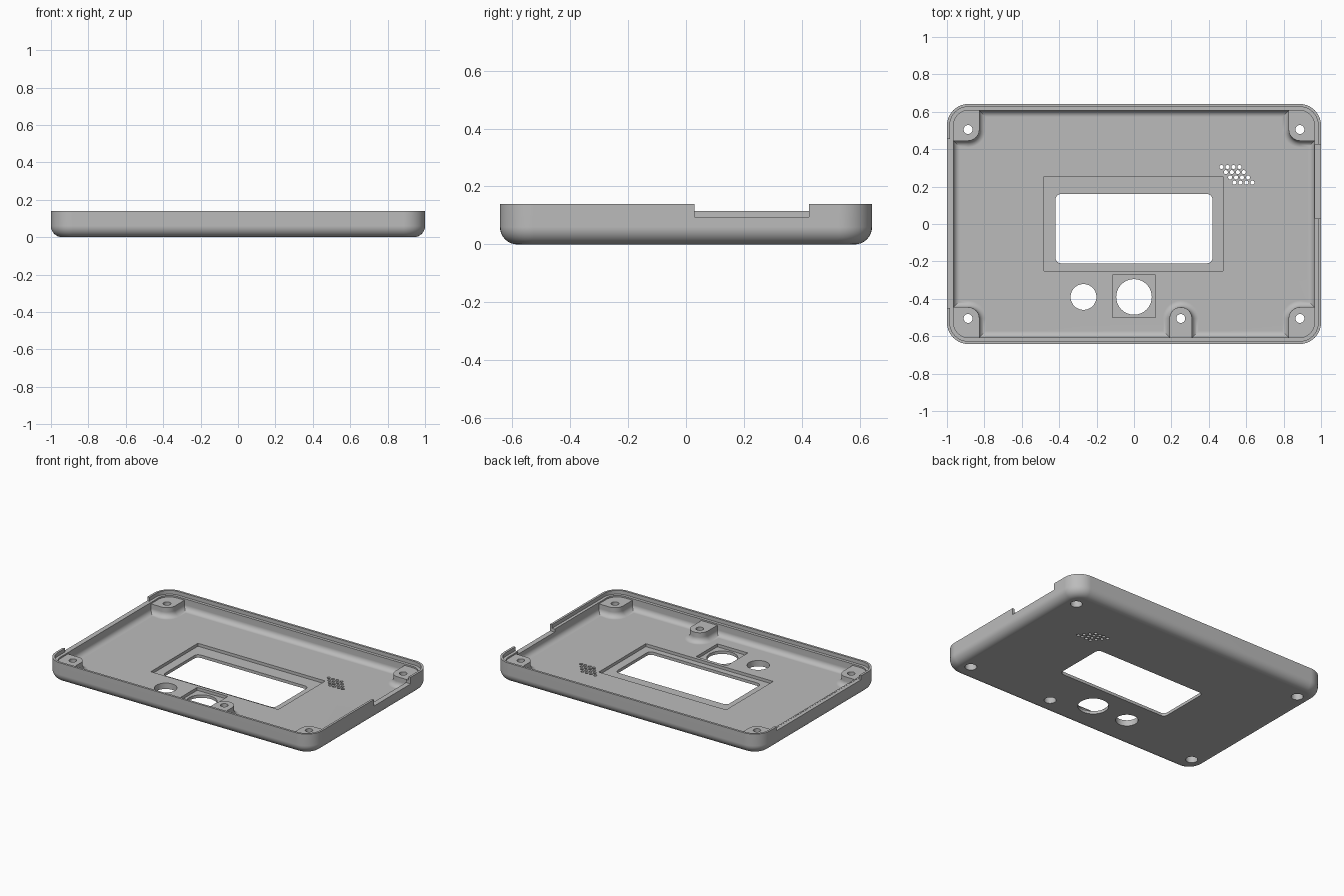
import bpy, bmesh
from math import sin, cos, pi, radians

if "Cube" in bpy.data.objects:
    bpy.data.objects.remove(bpy.data.objects["Cube"])

HALF_X, HALF_Y, HEIGHT = 1.0, 0.642, 0.14
CORNER, ROUND = 0.115, 0.06           # plan corner radius, bottom edge radius
FLOOR, LEDGE, BOSS_TOP = 0.04, 0.115, 0.105
WALL, LIP, FILLET = 0.035, 0.015, 0.035
SCREW_X, SCREW_Y, BOSS_R = 0.887, 0.505, 0.06

grey = bpy.data.materials.new("plain grey")
grey.use_nodes = True
grey.diffuse_color = (0.5, 0.5, 0.5, 1)
grey.node_tree.nodes["Principled BSDF"].inputs["Base Color"].default_value = (0.5, 0.5, 0.5, 1)


def arc(cx, cy, r, start, end, n=10):
    angles = [radians(start + (end - start) * i / n) for i in range(n + 1)]
    return [(cx + r * cos(a), cy + r * sin(a)) for a in angles]


def rounded_rect(hx, hy, r, cx=0, cy=0):
    pts = []
    for k, (sx, sy) in enumerate([(1, 1), (-1, 1), (-1, -1), (1, -1)]):
        pts += arc(cx + sx * (hx - r), cy + sy * (hy - r), r, 90 * k, 90 * k + 90)
    return pts


def rect(x0, x1, y0, y1):
    return [(x0, y0), (x1, y0), (x1, y1), (x0, y1)]


def circle(cx, cy, r, n=40):
    return arc(cx, cy, r, 0, 360, n)[:-1]


def loft(bm, rings):
    """Closed solid through a list of (outline, z) rings."""
    loops = [[bm.verts.new((x, y, z)) for x, y in pts] for pts, z in rings]
    for a, b in zip(loops, loops[1:]):
        for i in range(len(a)):
            j = (i + 1) % len(a)
            bm.faces.new((a[i], a[j], b[j], b[i]))
    bm.faces.new(loops[0][::-1])
    bm.faces.new(loops[-1])


def prism(bm, pts, z0, z1):
    loft(bm, [(pts, z0), (pts, z1)])


def make_object(name, bm):
    bmesh.ops.recalc_face_normals(bm, faces=bm.faces)
    mesh = bpy.data.meshes.new(name)
    bm.to_mesh(mesh)
    bm.free()
    mesh.materials.append(grey)
    obj = bpy.data.objects.new(name, mesh)
    bpy.context.scene.collection.objects.link(obj)
    return obj


# Tray shell: outer rounded bottom, stepped rim, inner wall and filleted floor
profile = []
for i in range(9):
    a = pi / 2 * i / 8
    profile.append((ROUND * (1 - sin(a)), ROUND * (1 - cos(a))))
profile += [(0, HEIGHT), (LIP, HEIGHT), (LIP, LEDGE), (WALL, LEDGE)]
for i in range(7):
    a = pi / 2 * i / 6
    profile.append((WALL + FILLET * (1 - cos(a)), FLOOR + FILLET * (1 - sin(a))))
bm = bmesh.new()
loft(bm, [(rounded_rect(HALF_X - d, HALF_Y - d, max(CORNER - d, 0.03)), z) for d, z in profile])
shell = make_object("case_shell", bm)


# Screw bosses, flared at the foot and buried in the walls
def corner_boss(sx, sy, grow):
    r, w, h = BOSS_R + grow, HALF_X - 0.018, HALF_Y - 0.018
    pts = [(w, SCREW_Y - r)] + arc(SCREW_X, SCREW_Y, r, 270, 180)
    pts += [(SCREW_X - r, h)] + arc(w - 0.09, h - 0.09, 0.09, 90, 0)
    return [(sx * x, sy * y) for x, y in pts]


def front_boss(grow):
    r, h = BOSS_R + grow, HALF_Y - 0.018
    return [(0.25 + r, -h)] + arc(0.25, -SCREW_Y, r, 0, 180, 20) + [(0.25 - r, -h)]


flare = [(FILLET, FLOOR - 0.004)]
for i in range(7):
    a = pi / 2 * i / 6
    flare.append((FILLET * (1 - sin(a)), FLOOR + FILLET * (1 - cos(a))))
flare.append((0, BOSS_TOP))
corners = [(sx, sy) for sx in (-1, 1) for sy in (-1, 1)]
bm = bmesh.new()
for sx, sy in corners:
    loft(bm, [(corner_boss(sx, sy, g), z) for g, z in flare])
loft(bm, [(front_boss(g), z) for g, z in flare])
bosses = make_object("screw_bosses", bm)

# Through cuts: window, round openings, sound holes and screw holes
screws = [(sx * SCREW_X, sy * SCREW_Y) for sx, sy in corners] + [(0.25, -SCREW_Y)]
bm = bmesh.new()
prism(bm, rounded_rect(0.42, 0.185, 0.03, 0, -0.025), -0.1, 0.3)
prism(bm, circle(0, -0.39, 0.095, 64), -0.1, 0.3)
prism(bm, circle(-0.27, -0.39, 0.069, 48), -0.1, 0.3)
for row in range(4):
    for col in range(4):
        prism(bm, circle(0.468 + 0.032 * col + 0.023 * row, 0.305 - 0.028 * row, 0.011, 16), -0.1, 0.3)
for x, y in screws:
    prism(bm, circle(x, y, 0.024, 24), -0.1, 0.3)
through_cut = make_object("through_cutter", bm)

# Partial cuts: recesses in the floor, screw head wells and side notches
bm = bmesh.new()
prism(bm, rect(-0.48, 0.477, -0.25, 0.255), 0.02, 0.09)
prism(bm, rect(-0.115, 0.115, -0.5, -0.273), 0.02, 0.09)
for x, y in screws:
    prism(bm, circle(x, y, 0.037, 32), -0.1, 0.05)
prism(bm, rect(0.94, 1.1, 0.03, 0.425), 0.095, 0.3)
prism(bm, rect(-1.1, -0.975, -0.45, 0.455), LEDGE - 0.001, 0.3)
partial_cut = make_object("recess_cutter", bm)

for helper, operation in ((bosses, 'UNION'), (partial_cut, 'DIFFERENCE'), (through_cut, 'DIFFERENCE')):
    helper.hide_render = True
    mod = shell.modifiers.new(helper.name, 'BOOLEAN')
    mod.operation = operation
    mod.solver = 'EXACT'
    mod.object = helper

# Bake the cuts, then drop the helpers
graph = bpy.context.evaluated_depsgraph_get()
graph.update()
shell.data = bpy.data.meshes.new_from_object(shell.evaluated_get(graph))
shell.modifiers.clear()
for helper in (bosses, partial_cut, through_cut):
    bpy.data.objects.remove(helper)

# Smooth fillets, crisp edges, level flats
shell.data.shade_smooth()
shell.data.set_sharp_from_angle(angle=radians(30))
weighted = shell.modifiers.new("level_flats", 'WEIGHTED_NORMAL')
weighted.keep_sharp = True
